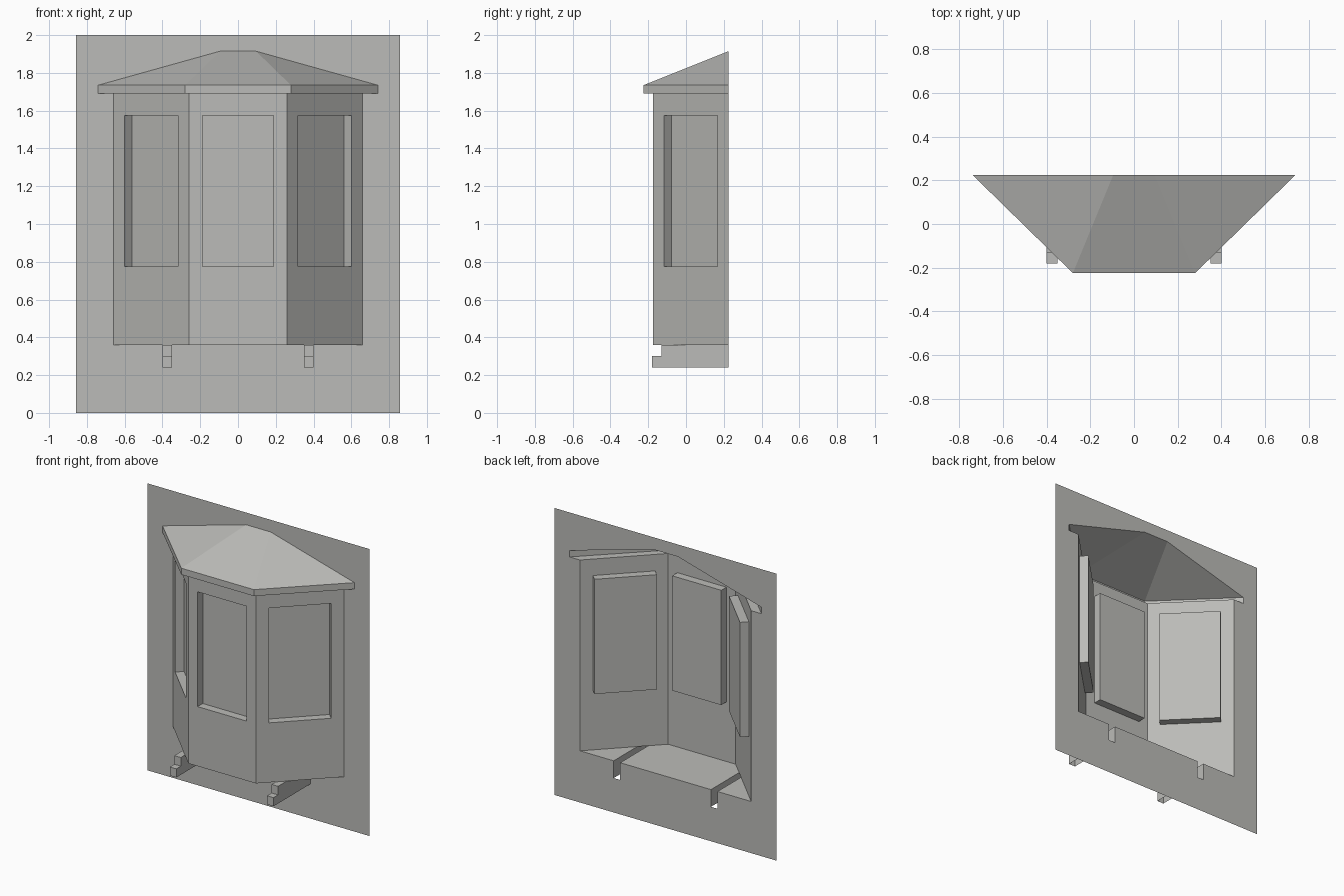
import bpy
import bmesh
from mathutils import Vector

old = bpy.data.objects.get("Cube")
if old:
    bpy.data.objects.remove(old, do_unlink=True)

grey = bpy.data.materials.new("plain_grey")
grey.use_nodes = True
colour = (0.5, 0.5, 0.48, 1)
grey.diffuse_color = colour
grey.node_tree.nodes["Principled BSDF"].inputs["Base Color"].default_value = colour

# Shared dimensions
BACK = 0.225                       # plane of the wall
SIDE, CORNER, FRONT = 0.66, 0.26, -0.175   # bay plan
FLOOR, TOP = 0.36, 1.69
EAVE, EAVE_CORNER, EAVE_FRONT, EAVE_TOP = 0.74, 0.28, -0.225, 1.735
RIDGE, RIDGE_Z = 0.095, 1.915
B_IN, B_OUT, B_LOW, B_STEP = 0.35, 0.40, 0.24, 0.30   # bracket


def build(name, faces, mirror=True):
    """Make an object from face outlines, optionally mirrored over x."""
    bm = bmesh.new()
    for outline in faces:
        bm.faces.new([bm.verts.new(p) for p in outline])
    bmesh.ops.remove_doubles(bm, verts=bm.verts, dist=0.0005)
    mesh = bpy.data.meshes.new(name)
    bm.to_mesh(mesh)
    bm.free()
    mesh.materials.append(grey)
    obj = bpy.data.objects.new(name, mesh)
    bpy.context.collection.objects.link(obj)
    if mirror:
        mod = obj.modifiers.new("mirror", "MIRROR")
        mod.use_clip = True
    return obj


def bridge(a, b, closed=True):
    """Quads between two matching rows of points."""
    n = len(a)
    return [(a[i], a[(i + 1) % n], b[(i + 1) % n], b[i])
            for i in range(n if closed else n - 1)]


def bay_panel(name, start, end, margin, mirror):
    """Vertical panel with a recessed window, facing outward."""
    a, b = Vector((*start, 0)), Vector((*end, 0))
    along = (b - a).normalized()
    inward = Vector((-along.y, along.x, 0)) * 0.057

    def ring(p, q, low, high):
        return [Vector((v.x, v.y, z))
                for v, z in ((p, low), (q, low), (q, high), (p, high))]

    outer = ring(a, b, FLOOR, TOP)
    opening = ring(a + along * margin, b - along * margin, 0.775, 1.575)
    pane = [v + inward for v in opening]
    build(name, bridge(outer, opening) + bridge(opening, pane) + [pane], mirror)


def panel_y(x):
    """Depth of the slanted bay panel at a given x."""
    return BACK - (SIDE - x) * (BACK - FRONT) / (SIDE - CORNER)


# Flat wall, open behind the bay, roof and brackets
wall = [(0, 0), (0.857, 0), (0.857, 2), (0, 2), (0, RIDGE_Z), (RIDGE, RIDGE_Z),
        (EAVE, EAVE_TOP), (EAVE, TOP), (SIDE, TOP), (SIDE, FLOOR),
        (B_OUT, FLOOR), (B_OUT, B_LOW), (B_IN, B_LOW), (B_IN, FLOOR), (0, FLOOR)]
build("wall", [[(x, BACK, z) for x, z in wall]])

# Bay panels with recessed windows
bay_panel("front_panel", (-CORNER, FRONT), (CORNER, FRONT), 0.071, False)
bay_panel("side_panel", (CORNER, FRONT), (SIDE, BACK), 0.083, True)

# Bay floor, slotted over each bracket
inner_floor = [(0, FRONT), (CORNER, FRONT), (B_IN, panel_y(B_IN)),
               (B_IN, BACK), (0, BACK)]
outer_floor = [(B_OUT, panel_y(B_OUT)), (SIDE, BACK), (B_OUT, BACK)]
build("bay_floor", [[(x, y, FLOOR) for x, y in part]
                    for part in (inner_floor, outer_floor)])

# Stepped brackets, open underneath and at the back
def bracket_row(x):
    return [(x, -0.18, B_LOW), (x, -0.18, B_STEP), (x, -0.13, B_STEP),
            (x, -0.13, FLOOR), (x, panel_y(x), FLOOR)]


rows = [bracket_row(x) for x in (B_IN, B_OUT)]
sides = [row + [(row[0][0], BACK, FLOOR), (row[0][0], BACK, B_LOW)] for row in rows]
build("bracket", bridge(*rows, closed=False) + sides)

# Hipped roof with a fascia and soffit
eave_plan = [(0, EAVE_FRONT), (EAVE_CORNER, EAVE_FRONT), (EAVE, BACK)]
bay_plan = [(0, FRONT), (CORNER, FRONT), (SIDE, BACK)]
eave_top = [(x, y, EAVE_TOP) for x, y in eave_plan]
eave_low = [(x, y, TOP) for x, y in eave_plan]
bay_top = [(x, y, TOP) for x, y in bay_plan]
ridge_end, ridge_mid = (RIDGE, BACK, RIDGE_Z), (0, BACK, RIDGE_Z)
build("roof", [(eave_top[0], eave_top[1], ridge_end, ridge_mid),
               (eave_top[1], eave_top[2], ridge_end)]
      + bridge(eave_low, eave_top, closed=False)
      + bridge(bay_top, eave_low, closed=False))
